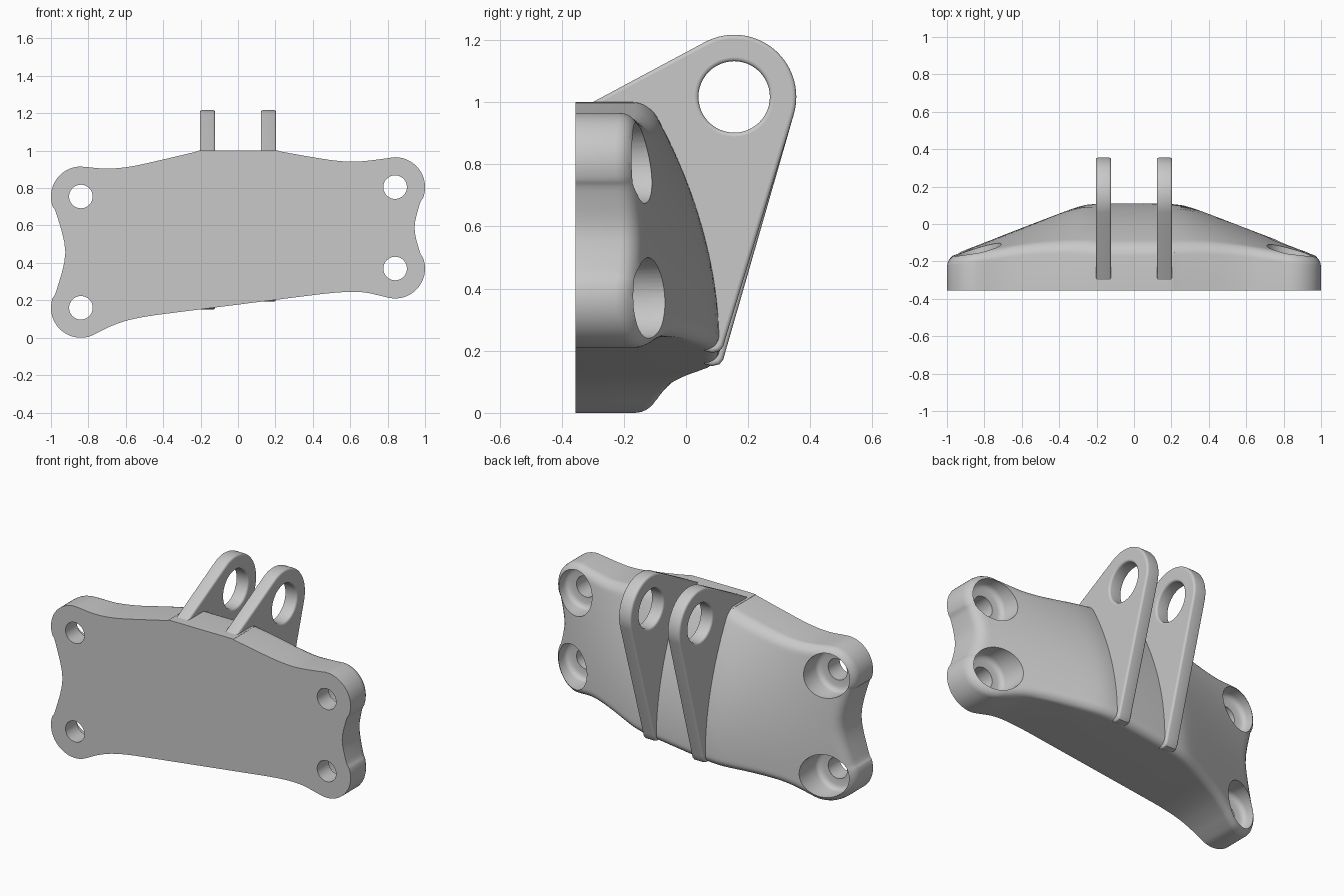
import bpy, bmesh, math
from mathutils import Vector, kdtree

cube = bpy.data.objects.get("Cube")
if cube:
    bpy.data.objects.remove(cube)

metal = bpy.data.materials.new("grey_metal")
metal.use_nodes = True
GREY = (0.58, 0.58, 0.58, 1)
metal.diffuse_color = GREY
metal.node_tree.nodes["Principled BSDF"].inputs["Base Color"].default_value = GREY

FRONT = -0.355
HOLES = [(0.84, 0.805), (0.84, 0.37), (-0.84, 0.16), (-0.84, 0.755)]
CENTRE = Vector((0, 0.585))


def arc(cx, cz, r, a0, a1, n):
    angles = [math.radians(a0 + (a1 - a0) * i / n) for i in range(n + 1)]
    return [(cx + r * math.cos(a), cz + r * math.sin(a)) for a in angles]


def smooth_loop(pts, steps):
    """Closed Catmull-Rom curve through the points."""
    out, n = [], len(pts)
    for i in range(n):
        a, b, c, d = (Vector(pts[(i + k) % n]) for k in (-1, 0, 1, 2))
        for s in range(steps):
            t = s / steps
            out.append(b + 0.5 * t * ((c - a) + t * ((2 * a - 5 * b + 4 * c - d)
                                                     + t * (3 * (b - c) + d - a))))
    return out


def bridge(bm, a, b):
    for i in range(len(a)):
        j = (i + 1) % len(a)
        bm.faces.new((a[i], a[j], b[j], b[i]))


def mesh_object(name, bm):
    bmesh.ops.recalc_face_normals(bm, faces=bm.faces)
    mesh = bpy.data.meshes.new(name)
    bm.to_mesh(mesh)
    bm.free()
    obj = bpy.data.objects.new(name, mesh)
    bpy.context.collection.objects.link(obj)
    return obj


def select_only(obj):
    bpy.ops.object.select_all(action='DESELECT')
    obj.select_set(True)
    bpy.context.view_layer.objects.active = obj


# Plate outline: four round lobes joined by soft necks
lobe_angles = [(105, -35), (35, -105), (-58, -215), (215, 82)]
lobes = [arc(x, z, 0.16, a, b, 9) for (x, z), (a, b) in zip(HOLES, lobe_angles)]
outline = smooth_loop(
    lobes[0] + [(0.944, 0.587)]
    + lobes[1] + [(0.69, 0.24), (0.6, 0.245), (0.48, 0.237), (0.3, 0.215), (0, 0.177),
                  (-0.3, 0.139), (-0.48, 0.115), (-0.6, 0.09), (-0.69, 0.057)]
    + lobes[2] + [(-0.923, 0.457)]
    + lobes[3] + [(-0.7, 0.904), (-0.57, 0.916), (-0.4, 0.953), (-0.23, 0.993), (-0.2, 1),
                  (0, 1), (0.2, 1), (0.23, 0.995), (0.4, 0.965), (0.52, 0.947),
                  (0.62, 0.941), (0.7, 0.947)], 4)

tree = kdtree.KDTree(len(outline) * 6)
for i, p in enumerate(outline):
    q = outline[(i + 1) % len(outline)]
    for s in range(6):
        tree.insert(p.lerp(q, s / 6).to_3d(), i * 6 + s)
tree.balance()


def back_height(x, z):
    """Domed back: flat in the middle, sloping to both ends and to the top, with a rounded rim."""
    base, peak, rim = -0.178, 0.112, 0.05
    u = abs(x) - 0.26
    slope = max(peak - 0.39 * (u + math.sqrt(u * u + 0.003)) / 2, base)
    fall = peak - 0.36 * max(z - 0.2, 0) ** 2
    h = base + (slope - base) * (fall - base) / (peak - base)
    d = min(tree.find(Vector((x, z, 0)))[2], rim)
    return h - rim + math.sqrt(max(rim ** 2 - (rim - d) ** 2, 0))


# Body: flat front, straight wall, then rings shrinking over the dome to its centre
bm = bmesh.new()
rings = [[bm.verts.new((p.x, FRONT, p.y)) for p in outline]]
bm.faces.new(rings[0])
for t in [0, 0.004, 0.014, 0.03, 0.05, 0.075, 0.1, 0.13] + [0.17 + 0.04 * i for i in range(20)]:
    points = [p.lerp(CENTRE, t) for p in outline]
    rings.append([bm.verts.new((p.x, back_height(p.x, p.y), p.y)) for p in points])
for a, b in zip(rings, rings[1:]):
    bridge(bm, a, b)
tip = bm.verts.new((CENTRE.x, back_height(*CENTRE), CENTRE.y))
for a, b in zip(rings[-1], rings[-1][1:] + rings[-1][:1]):
    bm.faces.new((a, b, tip))
body = mesh_object("bracket_body", bm)

# Cutter: counterbored bolt pockets
profile = [(0.13, 0.3), (0.13, -0.215), (0.126, -0.23), (0.116, -0.24),
           (0.1, -0.245), (0.063, -0.246), (0.063, -0.5)]
bm = bmesh.new()
for cx, cz in HOLES:
    turns = [[bm.verts.new((x, y, z)) for x, z in arc(cx, cz, r, 0, 352.5, 47)]
             for r, y in profile]
    for a, b in zip(turns, turns[1:]):
        bridge(bm, a, b)
    bm.faces.new(turns[0])
    bm.faces.new(turns[-1])
cutter = mesh_object("pocket_cutter", bm)
cutter.hide_render = True

cut = body.modifiers.new("pockets", 'BOOLEAN')
cut.operation = 'DIFFERENCE'
cut.solver = 'EXACT'
cut.object = cutter
select_only(body)
bpy.ops.object.modifier_apply(modifier=cut.name)
bpy.data.objects.remove(cutter)


# Lugs: two bevelled ears with a pin hole
def lug(name, x):
    low = 0.178 + 0.13 * x
    edge = (arc(0.155, 1.017, 0.2, 118, -16, 40)
            + [(0.127, low + 0.04), (0.12, low + 0.015), (0.108, low), (0.085, low - 0.006),
               (0.06, low), (-0.1, 0.4), (-0.31, 0.8), (-0.31, 0.995)])
    curve = bpy.data.curves.new(name, 'CURVE')
    curve.dimensions = '2D'
    curve.fill_mode = 'BOTH'
    for pts in (edge, arc(0.155, 1.017, 0.115, 0, 352.5, 47)):
        spline = curve.splines.new('POLY')
        spline.points.add(len(pts) - 1)
        for point, (u, v) in zip(spline.points, pts):
            point.co = (u, v, 0, 1)
        spline.use_cyclic_u = True
    curve.extrude = 0.029
    curve.bevel_depth = 0.012
    curve.bevel_resolution = 3
    curve.offset = -0.012
    obj = bpy.data.objects.new(name, curve)
    bpy.context.collection.objects.link(obj)
    obj.location.x = x
    obj.rotation_euler = (math.pi / 2, 0, math.pi / 2)
    select_only(obj)
    bpy.ops.object.convert(target='MESH')
    return bpy.context.object


parts = [body, lug("left_lug", 0.163), lug("right_lug", -0.163)]
for obj in parts:
    obj.data.materials.clear()
    obj.data.materials.append(metal)
    select_only(obj)
    bpy.ops.object.shade_smooth_by_angle(angle=math.radians(35))
